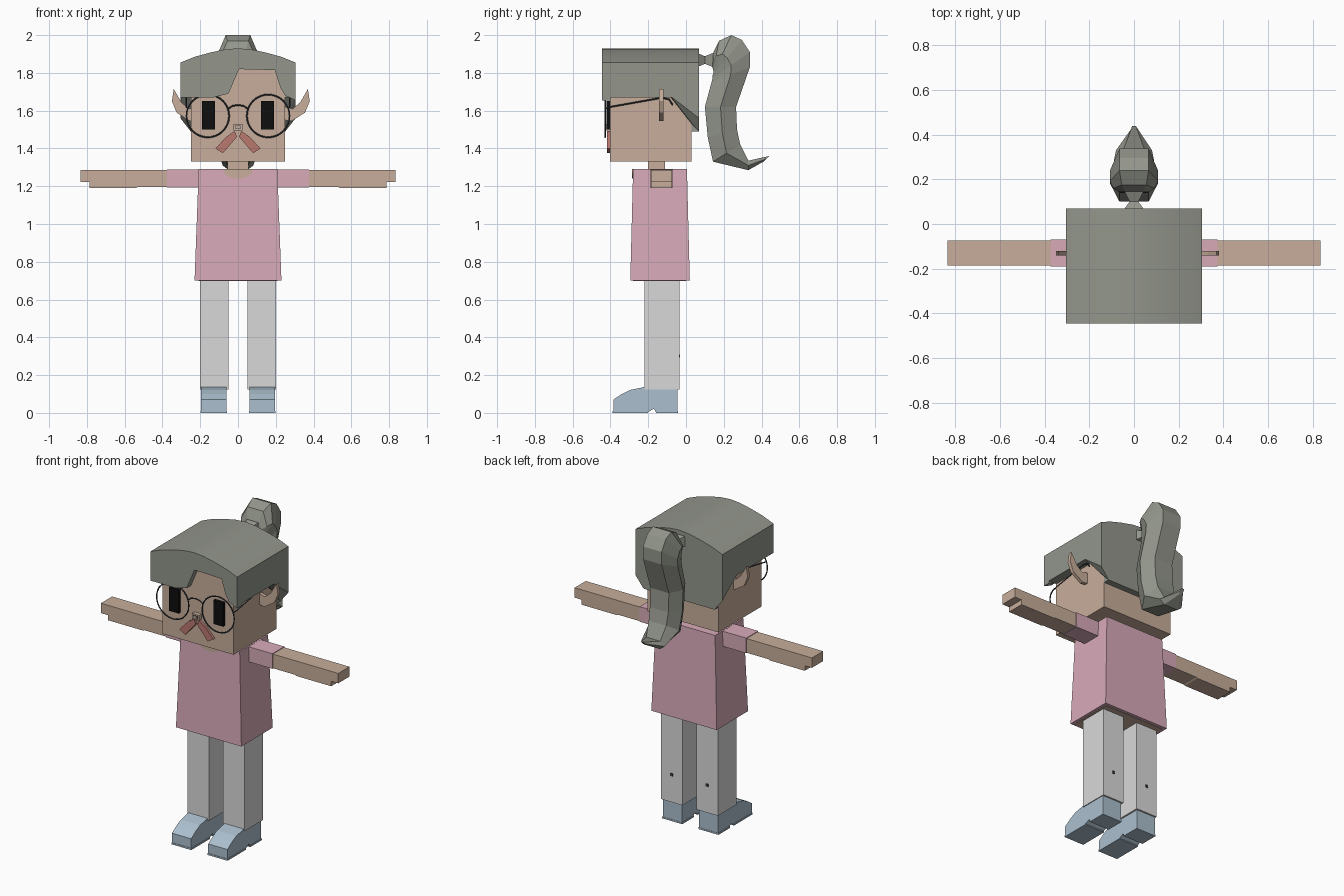
import bpy, bmesh, math
from mathutils import Vector

if "Cube" in bpy.data.objects:
    bpy.data.objects.remove(bpy.data.objects["Cube"])


def material(name, *rgb):
    lin = [((c / 255 + 0.055) / 1.055) ** 2.4 for c in rgb] + [1]
    m = bpy.data.materials.new(name)
    m.use_nodes = True
    m.diffuse_color = lin
    m.node_tree.nodes["Principled BSDF"].inputs["Base Color"].default_value = lin
    return m


skin = material("skin", 200, 174, 155)
pink = material("pink cloth", 216, 171, 185)
grey = material("grey hair", 147, 150, 140)
white = material("light trousers", 217, 217, 217)
blue = material("pale blue shoe", 171, 191, 206)
rust = material("rust moustache", 185, 120, 111)
black = material("black", 14, 14, 14)
navy = material("dark frame", 55, 62, 70)


def finish(name, bm, mat):
    bmesh.ops.recalc_face_normals(bm, faces=bm.faces)
    mesh = bpy.data.meshes.new(name)
    bm.to_mesh(mesh)
    bm.free()
    mesh.materials.append(mat)
    ob = bpy.data.objects.new(name, mesh)
    bpy.context.collection.objects.link(ob)
    return ob


def hull(name, pts, mat):
    bm = bmesh.new()
    for p in pts:
        bm.verts.new(p)
    bmesh.ops.convex_hull(bm, input=bm.verts)
    bmesh.ops.dissolve_limit(bm, angle_limit=0.01, verts=bm.verts, edges=bm.edges)
    return finish(name, bm, mat)


def box(name, x, y, z, mat):
    return hull(name, [(a, b, c) for a in x for b in y for c in z], mat)


def prism(name, outline, lo, hi, mat, axis="y"):
    """Extrude an (x, z) outline along y, or a (y, z) outline along x."""
    bm = bmesh.new()
    place = (lambda u, v: (u, lo, v)) if axis == "y" else (lambda u, v: (lo, u, v))
    face = bm.faces.new([bm.verts.new(place(u, v)) for u, v in outline])
    out = bmesh.ops.extrude_face_region(bm, geom=[face])
    d = hi - lo
    move = Vector((0, d, 0) if axis == "y" else (d, 0, 0))
    bmesh.ops.translate(bm, vec=move,
                        verts=[g for g in out["geom"] if isinstance(g, bmesh.types.BMVert)])
    return finish(name, bm, mat)


def loft(name, rings, mat):
    bm = bmesh.new()
    loops = [[bm.verts.new(p) for p in ring] for ring in rings]
    for a, b in zip(loops, loops[1:]):
        for i in range(len(a)):
            j = (i + 1) % len(a)
            bm.faces.new((a[i], a[j], b[j], b[i]))
    bm.faces.new(loops[0])
    bm.faces.new(loops[-1])
    return finish(name, bm, mat)


def wire(name, pts, mat):
    cu = bpy.data.curves.new(name, "CURVE")
    cu.dimensions = "3D"
    cu.bevel_depth = 0.004
    cu.bevel_resolution = 0
    cu.use_fill_caps = True
    sp = cu.splines.new("POLY")
    sp.points.add(len(pts) - 1)
    for p, co in zip(sp.points, pts):
        p.co = (*co, 1)
    cu.materials.append(mat)
    bpy.context.collection.objects.link(bpy.data.objects.new(name, cu))


def smooth(ob):
    bpy.ops.object.select_all(action="DESELECT")
    ob.select_set(True)
    bpy.context.view_layer.objects.active = ob
    bpy.ops.object.shade_smooth_by_angle(angle=math.radians(30))


# Head, neck and nose
box("head", (-.25, .25), (-.402, .03), (1.33, 1.84), skin)
box("neck", (-.055, .055), (-.2, -.11), (1.24, 1.34), skin)
box("nose", (-.025, .025), (-.428, -.4), (1.495, 1.53), skin)
box("nose_shadow", (-.014, .014), (-.43, -.42), (1.503, 1.522), navy)
box("nose_tip", (-.011, .011), (-.431, -.42), (1.506, 1.519), skin)

# Shirt with open hem and round neckline
hull("shirt", [(sx * .208, y, 1.29) for sx in (-1, 1) for y in (-.28, .005)]
     + [(sx * .23, y, .7) for sx in (-1, 1) for y in (-.295, .02)], pink)
box("body_underside", (-.21, .21), (-.28, .0), (.697, .705), skin)
arc = [math.pi * (1 + i / 10) for i in range(11)]
prism("neckline", [(.08 * math.cos(a), 1.292 + .052 * math.sin(a)) for a in arc],
      -.286, -.11, skin)

# Hair cap: domed crown, fringe with a notch, skirt at the back
dome = [(-.305, 1.855), (-.23, 1.885), (-.15, 1.907), (-.07, 1.924), (0, 1.93),
        (.07, 1.924), (.15, 1.907), (.23, 1.885), (.305, 1.855)]
smooth(prism("hair_crown", dome + [(.305, 1.67), (-.305, 1.67)], -.4, .07, grey))
smooth(prism("hair_fringe", dome + [(.305, 1.655), (.25, 1.68), (.225, 1.72), (.195, 1.815),
                                    (.005, 1.82), (-.05, 1.69), (-.13, 1.67), (-.305, 1.67)],
             -.445, -.4, grey))
box("hair_back", (-.25, .25), (.03, .07), (1.49, 1.7), grey)

for side, s in (("left", 1), ("right", -1)):
    hull(side + "_hair_side",
         [(s * .305, -.08, 1.675), (s * .305, .07, 1.675), (s * .305, .07, 1.56),
          (s * .25, -.08, 1.67), (s * .25, .07, 1.675), (s * .25, .07, 1.49),
          (s * .25, .03, 1.53)], grey)

    # Pointed ear
    shift = .015
    ear = [(.355, 1.715), (.365, 1.65), (.34, 1.59), (.27, 1.545), (.235, 1.55),
           (.235, 1.62), (.275, 1.61), (.315, 1.645)]
    prism(side + "_ear", [(s * x + shift, z) for x, z in ear], -.142, -.12, skin)

    # Eye, lens ring and glasses arm
    box(side + "_eye", (s * .122, s * .19), (-.422, -.4), (1.5, 1.65), black)
    bpy.ops.mesh.primitive_torus_add(major_radius=.113, minor_radius=.004, major_segments=32,
                                     minor_segments=6, location=(s * .16, -.428, 1.572),
                                     rotation=(math.pi / 2, 0, 0))
    ring = bpy.context.object
    ring.name = side + "_glasses_ring"
    ring.data.materials.append(navy)
    wire(side + "_glasses_arm", [(s * .265, -.428, 1.61), (s * .275, -.4, 1.62),
                                 (s * .275, -.13, 1.668), (s * .275, -.09, 1.66),
                                 (s * .275, -.07, 1.63)], navy)

    # Moustache half
    hair = [(.018, 1.492), (.005, 1.462), (.08, 1.375), (.12, 1.4), (.06, 1.463)]
    prism(side + "_moustache", [(s * x, z) for x, z in hair], -.418, -.395, rust)

    # Sleeve, arm and stepped hand
    box(side + "_sleeve", (s * .19, s * .375), (-.19, -.07), (1.193, 1.289), pink)
    prism(side + "_arm", [(s * x, z) for x, z in
                          [(.36, 1.195), (.53, 1.195), (.54, 1.19), (.785, 1.19), (.785, 1.222),
                           (.835, 1.222), (.835, 1.285), (.36, 1.285)]], -.185, -.073, skin)

    # Trouser leg with a small mark behind
    box(side + "_leg", (s * .05, s * .2), (-.22, -.035), (.125, .71), white)
    box(side + "_leg_mark", (s * .117, s * .133), (-.036, -.031), (.292, .31), navy)

    # Shoe with heel gap
    shoe = [(-.385, .005), (-.385, .07), (-.34, .1), (-.295, .122), (-.22, .137), (-.045, .137),
            (-.045, .005), (-.16, .005), (-.17, .022), (-.2, .005)]
    prism(side + "_shoe", shoe, s * .06, s * .195, blue, axis="x")
    box(side + "_toe_sole", (s * .057, s * .198), (-.388, -.2), (0, .01), blue)
    box(side + "_heel_sole", (s * .057, s * .198), (-.16, -.043), (0, .01), blue)

# Glasses bridge
wire("glasses_bridge", [(-.052, -.428, 1.61), (-.03, -.428, 1.625), (0, -.428, 1.63),
                        (.03, -.428, 1.625), (.052, -.428, 1.61)], navy)

# Hair tie: pinched square tube
tie = [(.065, .045, .035), (.1, .02, .02), (.15, .045, .04)]
loft("hair_tie", [[(sx * w, y, 1.868 + sz * h) for sx, sz in ((-1, -1), (1, -1), (1, 1), (-1, 1))]
                  for y, w, h in tie], grey)

# Ponytail: six-sided sections given by inner and outer (y, z) points and a width
tail = [((.14, 1.83), (.145, 1.91), .6), ((.145, 1.81), (.175, 1.97), .85),
        ((.145, 1.8), (.24, 2.0), 1), ((.14, 1.785), (.295, 1.975), 1),
        ((.14, 1.77), (.338, 1.91), 1), ((.135, 1.75), (.338, 1.83), 1),
        ((.1, 1.62), (.265, 1.62), 1), ((.115, 1.46), (.27, 1.5), 1),
        ((.143, 1.33), (.287, 1.42), .95), ((.33, 1.285), (.33, 1.335), .75),
        ((.41, 1.33), (.44, 1.36), .12)]
rings = []
for (y0, z0), (y1, z1), w in tail:
    ym, zm = (y0 + y1) / 2, (z0 + z1) / 2
    a, b = .065 * w, .108 * w
    rings.append([(-a, y0, z0), (a, y0, z0), (b, ym, zm), (a, y1, z1), (-a, y1, z1), (-b, ym, zm)])
loft("ponytail", rings, grey)
